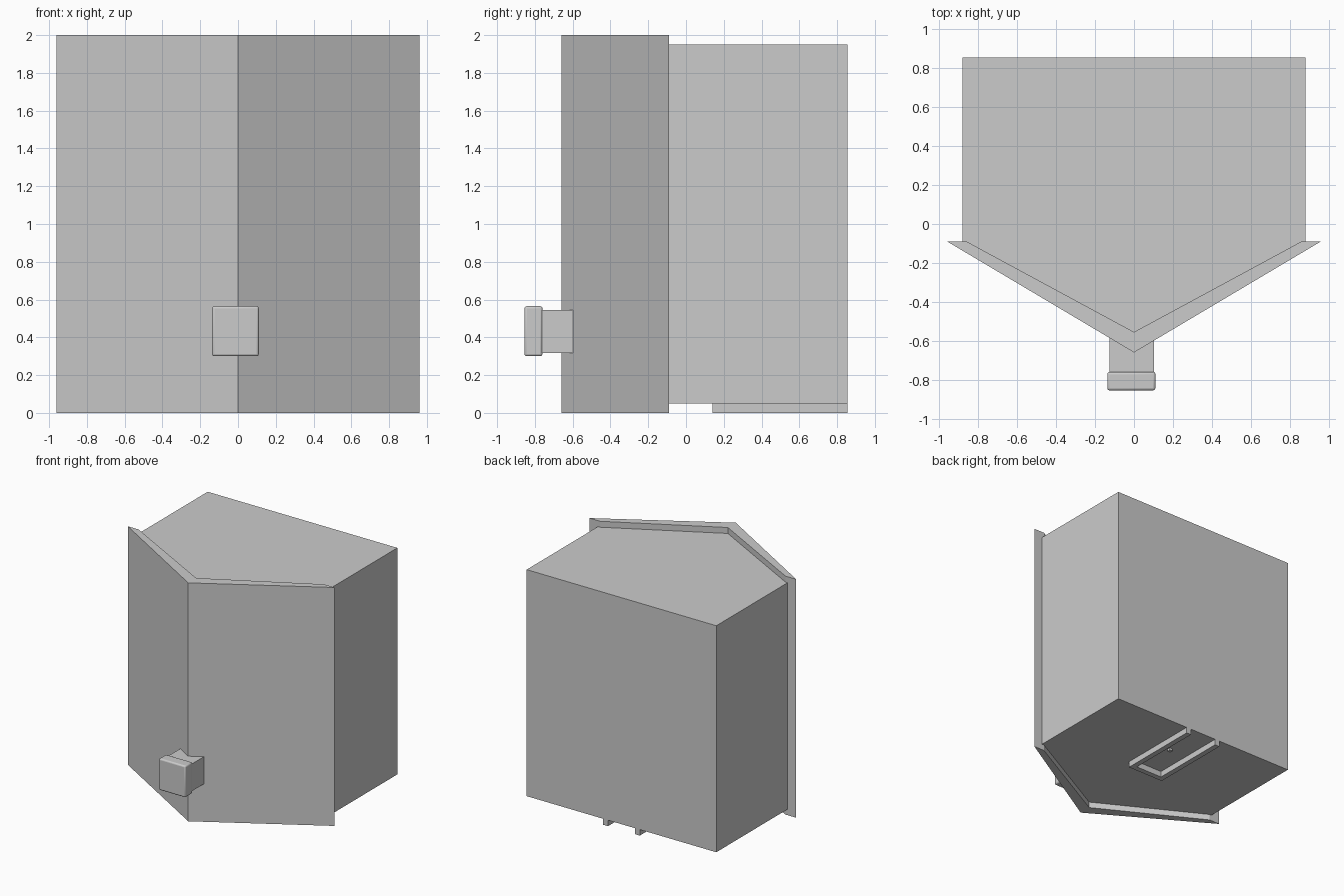
import bpy, bmesh

cube = bpy.data.objects.get("Cube")
if cube:
    bpy.data.objects.remove(cube, do_unlink=True)

grey = bpy.data.materials.new("plain grey")
grey.use_nodes = True
colour = (0.6, 0.6, 0.6, 1)
grey.diffuse_color = colour
grey.node_tree.nodes["Principled BSDF"].inputs["Base Color"].default_value = colour


def prism(name, outline, z0, z1):
    """Extrude a plan outline upwards from z0 to z1."""
    bm = bmesh.new()
    face = bm.faces.new([bm.verts.new((x, y, z0)) for x, y in outline])
    top = bmesh.ops.extrude_face_region(bm, geom=[face])["geom"]
    verts = [v for v in top if isinstance(v, bmesh.types.BMVert)]
    bmesh.ops.translate(bm, verts=verts, vec=(0, 0, z1 - z0))
    bmesh.ops.recalc_face_normals(bm, faces=bm.faces)
    mesh = bpy.data.meshes.new(name)
    bm.to_mesh(mesh)
    bm.free()
    mesh.materials.append(grey)
    obj = bpy.data.objects.new(name, mesh)
    bpy.context.collection.objects.link(obj)
    return obj


def box(name, x0, x1, y0, y1, z0, z1):
    return prism(name, [(x0, y0), (x1, y0), (x1, y1), (x0, y1)], z0, z1)


# Five-sided cabinet body
prism("body", [(-0.88, 0.855), (-0.88, -0.09), (0, -0.558),
               (0.88, -0.09), (0.88, 0.855)], 0.05, 1.95)

# Angled front panel, taller and wider than the body
prism("front_panel", [(-0.96, -0.09), (0, -0.66), (0.96, -0.09),
                      (0.86, -0.09), (0, -0.555), (-0.86, -0.09)], 0, 2)

# Handle: neck running into the panel, and a rounded block
box("handle_neck", -0.127, 0.103, -0.77, -0.58, 0.318, 0.546)
knob = box("handle_block", -0.137, 0.11, -0.855, -0.76, 0.3, 0.565)
bevel = knob.modifiers.new("rounded edges", "BEVEL")
bevel.width = 0.012
bevel.segments = 3
bpy.context.view_layer.objects.active = knob
knob.select_set(True)
bpy.ops.object.shade_smooth_by_angle()

# U-shaped rail under the body, open to the back
prism("bottom_rail", [(-0.17, 0.855), (-0.17, 0.14), (0.17, 0.14), (0.17, 0.855),
                      (0.125, 0.855), (0.125, 0.185), (-0.125, 0.185),
                      (-0.125, 0.855)], 0, 0.052)

# Small peg between the rails
box("bottom_peg", 0.035, 0.065, 0.49, 0.52, 0.03, 0.052)
